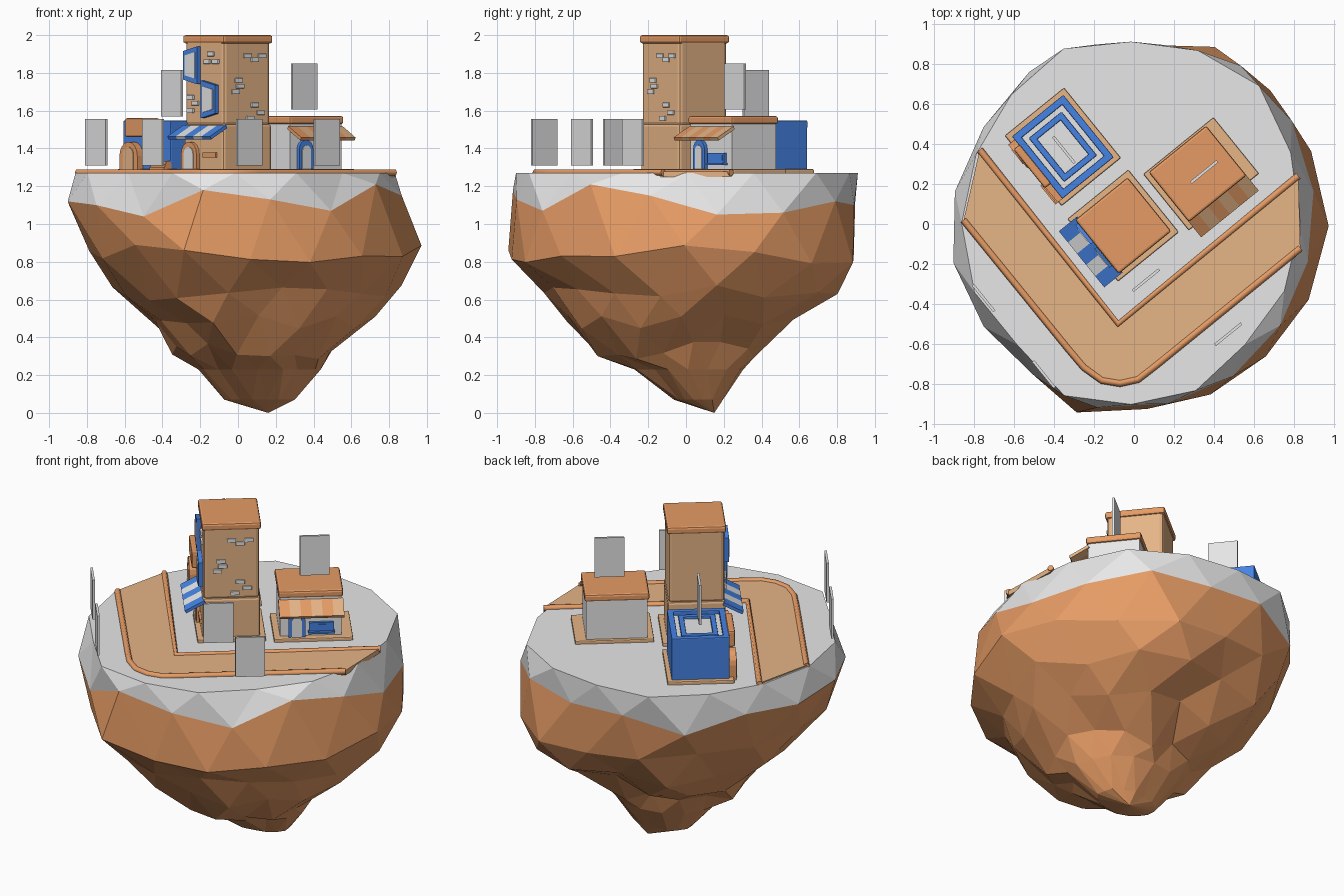
import bpy, bmesh, math, random
from mathutils import Vector, Matrix

random.seed(11)
cube = bpy.data.objects.get("Cube")
if cube:
    bpy.data.objects.remove(cube)


def material(name, r, g, b):
    m = bpy.data.materials.new(name)
    m.use_nodes = True
    m.diffuse_color = (r, g, b, 1)
    m.node_tree.nodes["Principled BSDF"].inputs["Base Color"].default_value = (r, g, b, 1)
    return m


ROCK = material("orange_rock", 0.79, 0.33, 0.13)
TAN = material("tan_plaster", 0.79, 0.46, 0.24)
WHITE = material("pale_grey", 0.88, 0.88, 0.88)
STONE = material("light_grey", 0.78, 0.78, 0.78)
BLUE = material("blue_paint", 0.06, 0.23, 0.78)

TURN = math.radians(39)
GROUND = 1.27


def add(name, bm, *mats):
    bmesh.ops.recalc_face_normals(bm, faces=bm.faces)
    mesh = bpy.data.meshes.new(name)
    bm.to_mesh(mesh)
    bm.free()
    for m in mats:
        mesh.materials.append(m)
    obj = bpy.data.objects.new(name, mesh)
    bpy.context.collection.objects.link(obj)
    return obj


def place(obj, frame, pos, tilt=0):
    cx, cy, yaw = frame
    obj.location = Vector((cx, cy, 0)) + Matrix.Rotation(yaw, 3, "Z") @ Vector(pos)
    obj.rotation_euler = (tilt, 0, yaw)


def box(name, frame, pos, size, mat, tilt=0, bevel=0):
    bm = bmesh.new()
    bmesh.ops.create_cube(bm, size=1)
    bmesh.ops.scale(bm, vec=size, verts=bm.verts)
    obj = add(name, bm, mat)
    place(obj, frame, pos, tilt)
    if bevel:
        mod = obj.modifiers.new("soft_edges", "BEVEL")
        mod.width, mod.segments = bevel, 2


def raise_face(bm, face, vec):
    new = bmesh.ops.extrude_face_region(bm, geom=[face])["geom"]
    bmesh.ops.translate(bm, vec=vec, verts=[v for v in new if isinstance(v, bmesh.types.BMVert)])


def panel(name, frame, pos, points, depth, mat):
    """Upright outline pushed out of a wall along local -y."""
    bm = bmesh.new()
    face = bm.faces.new([bm.verts.new((x, 0, z)) for x, z in points])
    raise_face(bm, face, (0, -depth, 0))
    place(add(name, bm, mat), frame, pos)


def arch(w, h):
    r = w / 2
    top = [(r * math.cos(math.pi * i / 8), h - r + r * math.sin(math.pi * i / 8)) for i in range(9)]
    return [(-r, 0), (r, 0)] + top


def door(name, frame, x, wall, w, h, depth, trim, leaf):
    panel(name + "_frame", frame, (x, -wall + 0.01, GROUND), arch(w, h), depth, trim)
    panel(name + "_leaf", frame, (x, -wall + 0.01, GROUND), arch(w * 0.6, h * 0.84), depth + 0.004, leaf)


def awning(name, frame, wall, width, count, colours, z):
    step = width / count
    for i in range(count):
        box(f"{name}_strip_{i + 1}", frame, ((i + 0.5) * step - width / 2, -wall - 0.048, z),
            (step, 0.125, 0.018), colours[i % 2], tilt=0.5)


def window(name, frame, x, wall, z, w, left, right):
    def outline(k):
        return [(-w * k, -left * k), (w * k, -right * k), (w * k, right * k), (-w * k, left * k)]
    panel(name + "_frame", frame, (x, -wall + 0.01, z), outline(1), 0.035, BLUE)
    panel(name + "_pane", frame, (x, -wall + 0.01, z), outline(0.7), 0.039, WHITE)


# Floating rock: staggered faceted rings, each z, x range, y range
rings = [
    (GROUND, -0.86, 0.83, -0.90, 0.91),
    (1.08, -0.92, 0.91, -0.93, 0.90),
    (0.84, -0.80, 0.93, -0.96, 0.94),
    (0.64, -0.65, 0.84, -0.76, 0.77),
    (0.48, -0.48, 0.70, -0.63, 0.58),
    (0.33, -0.36, 0.52, -0.46, 0.37),
    (0.23, -0.23, 0.44, -0.27, 0.29),
    (0.07, -0.07, 0.30, -0.06, 0.19),
]
bulge = [1, 1.02, 1.07, 1.03, 1, 1.04, 1, 0.99, 1, 1, 0.95, 1.03, 1, 1, 0.95, 0.98]
snow_line = [1.05, 1.06, 1.12, 1.10, 1.12, 1.03, 1.12, 1.10,
             1.12, 1.10, 1.04, 1.18, 1.13, 1.07, 1.21, 1.15]
SEG = len(bulge)
bm = bmesh.new()
loops = []
for k, (z, x0, x1, y0, y1) in enumerate(rings):
    loop = []
    for i in range(SEG):
        a = math.tau * (i + 0.5 * (k % 2)) / SEG
        r = (bulge[i] + bulge[(i + k % 2) % SEG]) / 2
        if k == 1:
            z = snow_line[i]
            r *= random.uniform(0.98, 1.01)
        elif k > 1:
            r *= random.uniform(0.92, 1.05)
        dz = random.uniform(-0.05, 0.05) if 1 < k < 6 else 0
        loop.append(bm.verts.new(((x0 + x1) / 2 + r * math.cos(a) * (x1 - x0) / 2,
                                  (y0 + y1) / 2 + r * math.sin(a) * (y1 - y0) / 2, z + dz)))
    loops.append(loop)
bm.faces.new(loops[0])
for k, (up, low) in enumerate(zip(loops, loops[1:])):
    for i in range(SEG):
        n = (i + 1) % SEG
        faces = ([(up[i], low[i], up[n]), (up[n], low[i], low[n])] if k % 2 == 0 else
                 [(up[i], low[i], low[n]), (up[i], low[n], up[n])])
        for f in faces:
            bm.faces.new(f).material_index = 0 if k == 0 else 1
tip = bm.verts.new((0.16, 0.15, 0))
for i in range(SEG):
    bm.faces.new((loops[-1][i], tip, loops[-1][(i + 1) % SEG])).material_index = 1
add("floating_rock", bm, WHITE, ROCK)

# Road with kerbs
inner = [(-0.77, 0.37), (-0.08, -0.50), (0.82, 0.24)]
outer = [(-0.85, 0.02), (-0.33, -0.62), (-0.25, -0.715), (-0.16, -0.78),
         (-0.07, -0.795), (0.02, -0.775), (0.11, -0.705), (0.83, -0.12)]
bm = bmesh.new()
road = bm.faces.new([bm.verts.new((x, y, GROUND - 0.022)) for x, y in inner + outer[::-1]])
raise_face(bm, road, (0, 0, 0.03))
add("road", bm, TAN)
for name, pts in (("inner_kerb", inner), ("outer_kerb", outer)):
    curve = bpy.data.curves.new(name, "CURVE")
    curve.dimensions = "3D"
    curve.bevel_depth, curve.bevel_resolution, curve.use_fill_caps = 0.018, 1, True
    line = curve.splines.new("POLY")
    line.points.add(len(pts) - 1)
    for p, (x, y) in zip(line.points, pts):
        p.co = (x, y, GROUND + 0.003, 1)
    curve.materials.append(ROCK)
    bpy.context.collection.objects.link(bpy.data.objects.new(name, curve))

# Tower: two storeys, flat roof
front = (-0.054, -0.008, TURN)
side = (-0.054, -0.008, TURN - math.pi / 2)
box("tower_base", front, (0, 0, 1.275), (0.39, 0.40, 0.03), TAN, bevel=0.006)
box("tower_lower_floor", front, (0, 0, 1.40), (0.33, 0.335, 0.26), TAN, bevel=0.015)
box("tower_upper_floor", front, (0, 0, 1.75), (0.32, 0.325, 0.46), TAN, bevel=0.02)
box("tower_roof", front, (0, 0, 1.978), (0.338, 0.346, 0.044), ROCK, bevel=0.012)
door("tower_door", side, -0.10, 0.165, 0.13, 0.165, 0.03, ROCK, WHITE)
awning("tower_awning", side, 0.16, 0.36, 5, (BLUE, WHITE), 1.486)
window("upper_window", side, -0.09, 0.16, 1.84, 0.06, 0.075, 0.10)
window("lower_window", side, 0.06, 0.16, 1.66, 0.06, 0.10, 0.075)
box("tower_sign", side, (0.06, -0.168, 1.365), (0.11, 0.02, 0.025), ROCK)
bricks = {
    "front": [(0, 1.89), (0.05, 1.87), (0.10, 1.89), (-0.06, 1.76), (-0.05, 1.73),
              (-0.08, 1.70), (0.05, 1.63), (0.09, 1.59), (0.02, 1.56)],
    "side": [(0.06, 1.90), (0.03, 1.86), (0.10, 1.86), (-0.11, 1.67), (-0.07, 1.64), (-0.11, 1.60)],
}
for key, frame in (("front", front), ("side", side)):
    for i, (x, z) in enumerate(bricks[key]):
        box(f"{key}_brick_{i + 1}", frame, (x, -0.164, z), (0.052, 0.016, 0.024), STONE, bevel=0.003)

# Blue hall with a sunken, ringed roof
front = (-0.355, 0.385, TURN)
side = (-0.355, 0.385, TURN - math.pi / 2)
box("hall_base", front, (0, 0, 1.275), (0.38, 0.45, 0.03), TAN, bevel=0.006)
box("hall_walls", front, (0, 0, 1.395), (0.33, 0.40, 0.25), BLUE, bevel=0.006)
box("hall_roof_deck", front, (0, 0, 1.52), (0.30, 0.37, 0.008), WHITE)
for name, a, b, w, top in (("roof_rim", 0.165, 0.20, 0.035, 1.548), ("roof_ring", 0.105, 0.14, 0.03, 1.54)):
    for s, sign in (("a", -1), ("b", 1)):
        box(f"{name}_long_{s}", front, (sign * (a - w / 2), 0, top - 0.02), (w, 2 * b, 0.04), BLUE, bevel=0.005)
        box(f"{name}_short_{s}", front, (0, sign * (b - w / 2), top - 0.02), (2 * a, w, 0.04), BLUE, bevel=0.005)
door("hall_door", side, -0.105, 0.165, 0.15, 0.165, 0.05, ROCK, TAN)
box("hall_sign", side, (-0.02, -0.18, 1.51), (0.25, 0.04, 0.10), ROCK, bevel=0.01)
for i in range(3):
    box(f"hall_step_{i + 1}", side, (0.14, -0.18, 1.295 + 0.015 * i), (0.12, 0.06 - 0.015 * i, 0.016), ROCK)

# Shop with striped awning
front = (0.317, 0.25, TURN)
box("shop_base", (0.335, 0.25, TURN), (0, 0, 1.275), (0.45, 0.36, 0.03), TAN, bevel=0.006)
box("shop_walls", front, (0, 0, 1.405), (0.35, 0.30, 0.26), WHITE)
box("shop_roof", front, (0, 0, 1.55), (0.37, 0.32, 0.044), ROCK, bevel=0.012)
door("shop_door", front, -0.08, 0.15, 0.095, 0.175, 0.03, BLUE, WHITE)
box("shop_window_frame", front, (0.06, -0.152, 1.348), (0.14, 0.03, 0.055), BLUE)
box("shop_window_pane", front, (0.06, -0.165, 1.35), (0.11, 0.01, 0.03), BLUE)
box("shop_counter", front, (0.06, -0.165, 1.318), (0.15, 0.04, 0.012), BLUE)
awning("shop_awning", front, 0.15, 0.37, 6, (ROCK, TAN), 1.48)

# Upright blank boards around the site
boards = [(-0.75, -0.37, 1.31, 1), (-0.45, -0.75, 1.31, 1), (-0.35, 0.37, 1.57, 1),
          (0.06, -0.28, 1.31, 0), (0.47, -0.55, 1.31, 0), (0.35, 0.26, 1.605, 0)]
for i, (x, y, z, quarter) in enumerate(boards):
    box(f"board_{i + 1}", (x, y, TURN - quarter * math.pi / 2), (0, 0, z + 0.123),
        (0.17, 0.014, 0.246), STONE)
